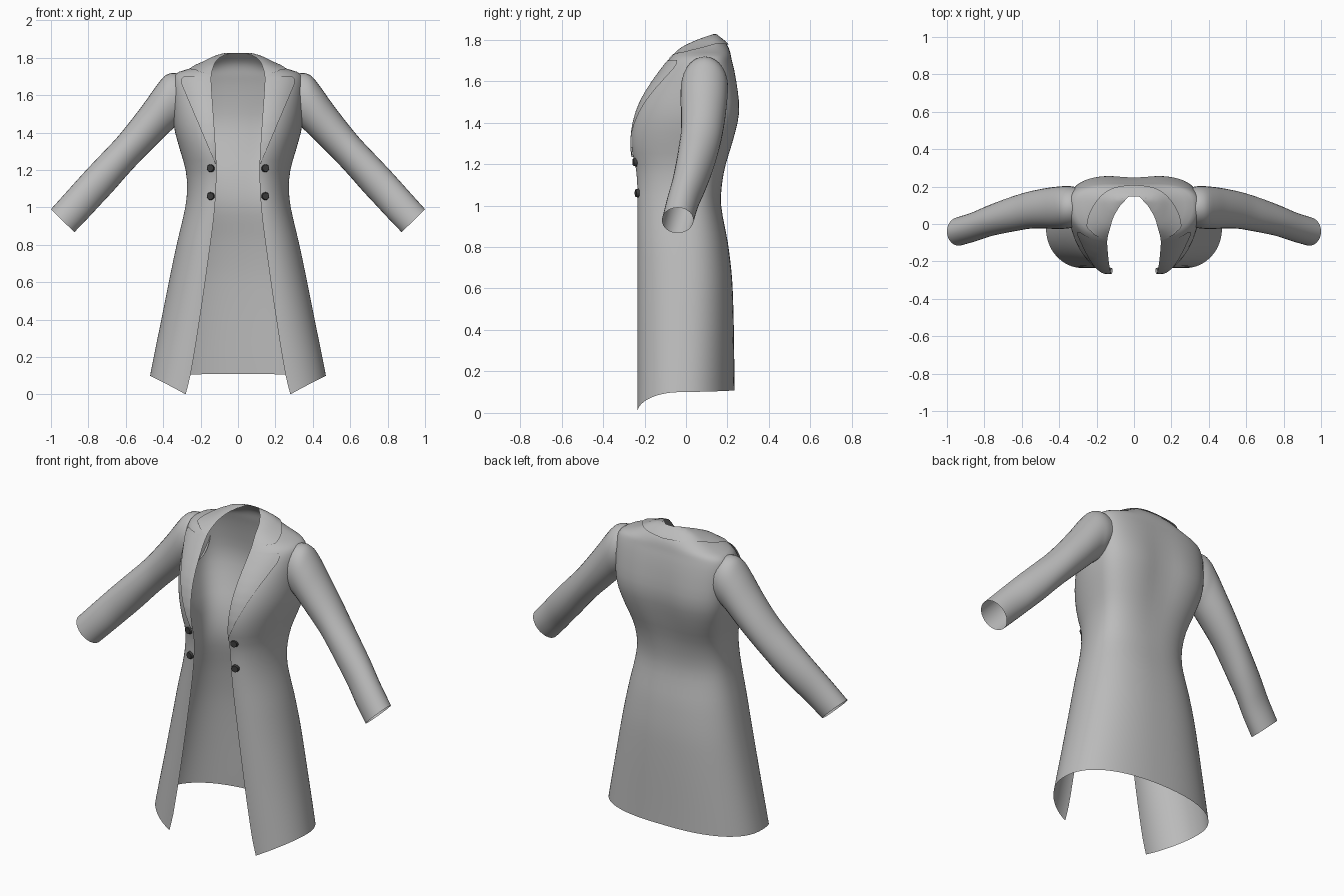
import bpy, bmesh, math
from mathutils import Vector, Matrix
from mathutils.bvhtree import BVHTree

if "Cube" in bpy.data.objects:
    bpy.data.objects.remove(bpy.data.objects["Cube"])


def material(name, v):
    m = bpy.data.materials.new(name)
    m.diffuse_color = (v, v, v, 1)
    m.use_nodes = True
    m.node_tree.nodes["Principled BSDF"].inputs["Base Color"].default_value = m.diffuse_color
    return m


cloth = material("grey cloth", 0.5)
dark = material("dark button", 0.045)


def curve(keys):
    """Smooth interpolation through (position, value) keys."""
    def f(t):
        n = len(keys)
        t = min(max(t, keys[0][0]), keys[-1][0])
        i = 0
        while i < n - 2 and t > keys[i + 1][0]:
            i += 1

        def slope(k):
            a, b = keys[max(k - 1, 0)], keys[min(k + 1, n - 1)]
            return (b[1] - a[1]) / (b[0] - a[0])
        (p, a), (q, b) = keys[i], keys[i + 1]
        h = q - p
        s = (t - p) / h
        return ((2*s**3 - 3*s**2 + 1) * a + (s**3 - 2*s**2 + s) * h * slope(i)
                + (3*s**2 - 2*s**3) * b + (s**3 - s**2) * h * slope(i + 1))
    return f


def finish(name, bm, mat):
    me = bpy.data.meshes.new(name)
    bm.to_mesh(me)
    bm.free()
    me.materials.append(mat)
    ob = bpy.data.objects.new(name, me)
    bpy.context.collection.objects.link(ob)
    mod = ob.modifiers.new("mirror", 'MIRROR')
    mod.merge_threshold = 0.0005
    return ob


def grid(name, rows, closed=False):
    """Skin a list of equally long point rows, smooth shaded."""
    bm = bmesh.new()
    vs = [[bm.verts.new(p) for p in r] for r in rows]
    n = len(rows[0])
    for a, b in zip(vs, vs[1:]):
        for j in range(n if closed else n - 1):
            k = (j + 1) % n
            bm.faces.new((a[j], a[k], b[k], b[j])).smooth = True
    bm.normal_update()
    tree = BVHTree.FromBMesh(bm)
    finish(name, bm, cloth)
    return tree


# Coat measurements by height: half width, side depth, back, front, opening
width = curve([(0, .485), (.1, .47), (.4, .41), (.6, .37), (.8, .328), (1, .282), (1.1, .272),
               (1.2, .28), (1.3, .308), (1.43, .342), (1.6, .352), (1.68, .35), (1.72, .325),
               (1.745, .25), (1.77, .19), (1.805, .125), (1.825, .06)])
side = curve([(0, -.03), (.6, -.01), (1, 0), (1.4, .07), (1.7, .09), (1.77, .11), (1.825, .14)])
back = curve([(0, .237), (.11, .235), (.6, .225), (.8, .205), (1, .17), (1.1, .175), (1.2, .197),
              (1.3, .23), (1.45, .263), (1.6, .247), (1.7, .224), (1.77, .202), (1.825, .147)])
front = curve([(0, -.235), (1.1, -.235), (1.2, -.245), (1.27, -.262), (1.375, -.26), (1.5, -.222),
               (1.645, -.13), (1.755, -.03), (1.8, .06), (1.825, .135)])
opening = curve([(0, .28), (.1, .255), (.4, .205), (.8, .148), (1, .124), (1.2, .115), (1.4, .125),
                 (1.6, .139), (1.7, .143), (1.75, .132), (1.79, .11), (1.813, .075), (1.825, .04)])
square = curve([(0, .85), (1, .8), (1.4, .65), (1.7, .7), (1.825, 1)])


def front_point(x, z):
    xo, s = opening(z), side(z)
    f = min(max((x - xo) / (width(z) - xo), 0), 1)
    return Vector((x, s + (front(z) - s) * math.sqrt(1 - f * f), z))


def body_point(u, r):
    """u: 0 front edge, 0.5 side, 1 centre back; r: height above the hem."""
    a = u * math.pi
    hem = .1 * math.sin(a) if u < .5 else .1 + .02 * (u - .5)
    z = hem + r * (1 - hem) if r < 1 else r
    if u <= .5:
        xo = opening(z)
        return front_point(xo + (width(z) - xo) * math.sin(a), z)
    p, s = square(z), side(z)
    x = width(z) * max(math.sin(a), 0) ** p if u < 1 else 0
    y = s + (back(z) - s) * abs(math.cos(a)) ** p
    # Shallow groove along the spine
    y -= .016 * math.exp(-(x / .11) ** 2 - ((z - 1.42) / .22) ** 2)
    return Vector((x, y, z))


# Coat body, open down the front
levels = [i * .05 for i in range(34)] + [1.675 + i * .0125 for i in range(13)]
body = grid("coat_body", [[body_point(j / 40, r) for j in range(41)] for r in levels])


def lay_on(p, gap):
    """Rest a point just above the coat body."""
    co, n, _, _ = body.find_nearest(p)
    q = co + n * gap
    if abs(p.x) < 1e-6:
        q.x = 0
    return q


# Lapel, widening from the top button to its pointed tip
rows = []
for i in range(33):
    z = 1.235 + (1.697 - 1.235) * i / 32
    outer = min(.12 + (z - 1.235) * .42, .297)
    if z > 1.685:
        outer = .285
    xo = opening(z)
    rows.append([lay_on(front_point(xo + (outer - xo) * k / 8, z), .002 + .006 * k / 8)
                 for k in range(9)])
grid("lapel", rows)

# Collar, from the notch over the shoulder to the centre back
fold_z = curve([(0, 1.70), (1, 1.735), (2, 1.78), (3, 1.80), (4, 1.815), (5, 1.825)])
outline = [(.215, -.03, 1.705), (.25, -.01, 1.73), (.235, .06, 1.75),
           (.19, .13, 1.768), (.11, .185, 1.772), (0, .205, 1.77)]
edge = [curve([(i, p[k]) for i, p in enumerate(outline)]) for k in range(3)]
rows = []
for k in range(9):
    row = []
    for i in range(31):
        t = i / 6
        z = fold_z(t)
        fold = Vector((opening(z), front(z), z))
        if t > 4:
            fold = fold.lerp(Vector((0, back(1.825), 1.825)), t - 4)
        outer = Vector([e(t) for e in edge])
        if i == 30:
            outer.x = 0
        row.append(lay_on(outer.lerp(fold, k / 8), .008 - .006 * k / 8))
    rows.append(row)
grid("collar", rows)

# Sleeve rings: top x, top z, bottom x, bottom z, depth centre, depth radius
rings = [(.315, 1.715, .315, 1.45, .09, .108), (.355, 1.718, .342, 1.425, .09, .113),
         (.395, 1.70, .37, 1.40, .088, .114), (.44, 1.645, .41, 1.36, .086, .112),
         (.50, 1.56, .46, 1.31, .083, .107), (.58, 1.455, .53, 1.24, .075, .10),
         (.65, 1.37, .595, 1.17, .06, .096), (.73, 1.285, .665, 1.09, .04, .09),
         (.82, 1.19, .735, 1.015, .015, .083), (.91, 1.09, .80, .945, -.015, .078),
         (1.0, .99, .875, .867, -.04, .076)]
track = [curve([(i, r[k]) for i, r in enumerate(rings)]) for k in range(6)]
rows = []
for i in range(41):
    tx, tz, bx, bz, yc, ry = [f(i / 4) for f in track]
    row = []
    for j in range(28):
        a = 2 * math.pi * j / 28
        s = math.sin(a) / 2
        row.append(((tx + bx) / 2 + (tx - bx) * s, yc + ry * math.cos(a),
                    (tz + bz) / 2 + (tz - bz) * s))
    rows.append(row)
grid("sleeve", rows, closed=True)

# Two round buttons on each front edge
for name, z in (("upper_button", 1.21), ("lower_button", 1.06)):
    p = front_point(.147, z)
    bm = bmesh.new()
    bmesh.ops.create_cone(bm, cap_ends=True, segments=20, radius1=.022, radius2=.018, depth=.016,
                          matrix=Matrix.Translation(p + Vector((0, -.005, 0)))
                          @ Matrix.Rotation(.22, 4, 'Z') @ Matrix.Rotation(math.pi / 2, 4, 'X'))
    finish(name, bm, dark)
